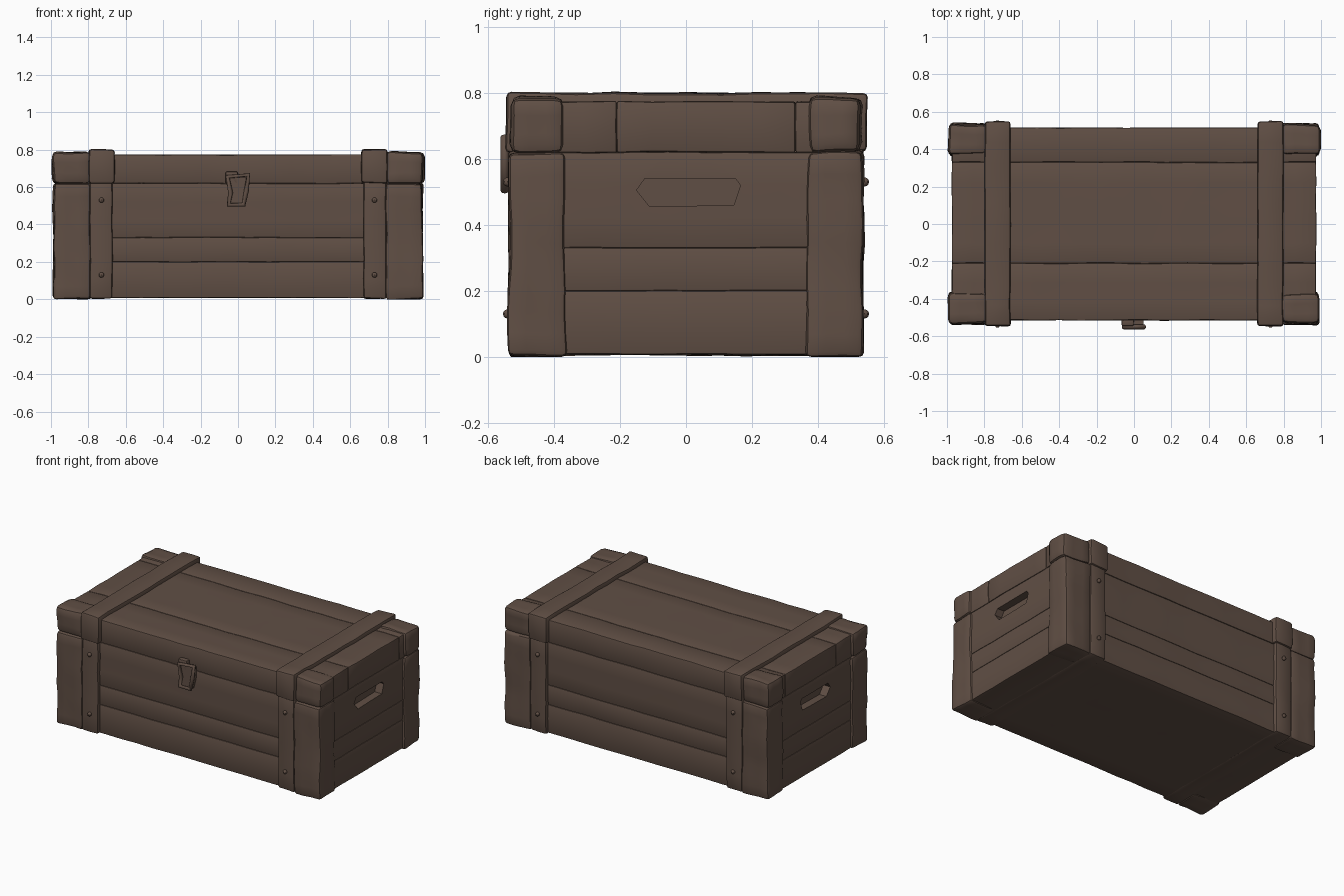
import bpy, bmesh, math
from mathutils import Vector, noise

old = bpy.data.objects.get("Cube")
if old:
    bpy.data.objects.remove(old, do_unlink=True)

wood = bpy.data.materials.new("weathered brown wood")
wood.use_nodes = True
colour = (0.118, 0.078, 0.059, 1)
wood.diffuse_color = colour
wood.node_tree.nodes["Principled BSDF"].inputs["Base Color"].default_value = colour
wood.node_tree.nodes["Principled BSDF"].inputs["Roughness"].default_value = 0.9


def finish(name, bm, smooth=True):
    bmesh.ops.recalc_face_normals(bm, faces=bm.faces)
    mesh = bpy.data.meshes.new(name)
    bm.to_mesh(mesh)
    bm.free()
    mesh.materials.append(wood)
    ob = bpy.data.objects.new(name, mesh)
    bpy.context.collection.objects.link(ob)
    if smooth:
        bpy.ops.object.select_all(action='DESELECT')
        ob.select_set(True)
        bpy.context.view_layer.objects.active = ob
        bpy.ops.object.shade_smooth_by_angle(angle=math.radians(40))
    return ob


def timber(name, lo, hi, bevel=0.012, wobble=0.006, step=0.12):
    """Hand-hewn block: bevelled box, sliced along each axis and gently warped."""
    lo, hi = Vector(lo), Vector(hi)
    bm = bmesh.new()
    bmesh.ops.create_cube(bm, size=1)
    for v in bm.verts:
        v.co = Vector(((lo[i] + hi[i]) / 2 + v.co[i] * (hi[i] - lo[i])) for i in range(3))
    bmesh.ops.bevel(bm, geom=bm.edges[:], offset=bevel, segments=2, profile=0.5, affect='EDGES')
    for axis in range(3):
        count = int((hi[axis] - lo[axis]) / step)
        normal = Vector(1.0 if i == axis else 0.0 for i in range(3))
        for k in range(1, count + 1):
            point = lo + (hi - lo) * k / (count + 1)
            geom = bm.verts[:] + bm.edges[:] + bm.faces[:]
            bmesh.ops.bisect_plane(bm, geom=geom, plane_co=point, plane_no=normal)
    for v in bm.verts:
        v.co += noise.noise_vector(v.co * 7) * wobble
        v.co.z = max(v.co.z, 0)
    return finish(name, bm)


def prism(name, points, axis, a, b):
    """Extrude a profile along x (points are y, z) or along y (points are x, z)."""
    place = (lambda p, d: (d, p[0], p[1])) if axis == 'x' else (lambda p, d: (p[0], d, p[1]))
    bm = bmesh.new()
    face = bm.faces.new([bm.verts.new(place(p, a)) for p in points])
    top = bmesh.ops.extrude_face_region(bm, geom=[face])["geom"]
    shift = Vector(place((0, 0), b - a))
    for v in top:
        if isinstance(v, bmesh.types.BMVert):
            v.co += shift
    return finish(name, bm, False)


# Chest body: stacked planks
planks = []
for i, (z0, z1) in enumerate([(0.008, 0.2), (0.2, 0.33), (0.33, 0.62)]):
    planks.append(timber(f"body_plank_{i + 1}", (-0.972, -0.513, z0), (0.972, 0.513, z1), 0.005, 0.003))

# Lid: front, middle and back boards
for i, (y0, y1) in enumerate([(-0.515, -0.21), (-0.21, 0.33), (0.33, 0.515)]):
    timber(f"lid_board_{i + 1}", (-0.974, y0, 0.62), (0.974, y1, 0.773), 0.007, 0.004)

# Handle slots cut into both ends
slot = [(-0.15, 0.505), (-0.125, 0.54), (0.15, 0.54), (0.165, 0.52), (0.145, 0.46), (-0.11, 0.455)]
for side, label in ((1, "left"), (-1, "right")):
    cutter = prism(f"{label}_slot_cutter", slot, 'x', side * 0.92, side * 1.05)
    cutter.hide_render = True
    cutter.hide_viewport = True
    cutter.display_type = 'WIRE'
    cut = planks[2].modifiers.new(f"{label}_handle_slot", 'BOOLEAN')
    cut.operation = 'DIFFERENCE'
    cut.solver = 'EXACT'
    cut.object = cutter


def span(side, a, b):
    return sorted((side * a, side * b))


# Bands, corner posts and lid corners on each side
for sx, lx in ((1, "left"), (-1, "right")):
    x0, x1 = span(sx, 0.672, 0.792)
    timber(f"{lx}_body_band", (x0, -0.536, 0.005), (x1, 0.536, 0.63), 0.012, 0.006)
    x0, x1 = span(sx, 0.66, 0.798)
    timber(f"{lx}_lid_band", (x0, -0.547, 0.62), (x1, 0.547, 0.8), 0.014, 0.006)
    for sy, ly in ((-1, "front"), (1, "back")):
        x0, x1 = span(sx, 0.79, 0.986)
        y0, y1 = span(sy, 0.366, 0.537)
        timber(f"{ly}_{lx}_corner_post", (x0, y0, 0), (x1, y1, 0.62), 0.016, 0.009, 0.07)
        x0, x1 = span(sx, 0.79, 0.994)
        y0, y1 = span(sy, 0.37, 0.532)
        timber(f"{ly}_{lx}_lid_corner", (x0, y0, 0.618), (x1, y1, 0.787), 0.026, 0.01, 0.07)
        # Nail heads through the bands
        for z in (0.13, 0.53):
            bm = bmesh.new()
            bmesh.ops.create_uvsphere(bm, u_segments=8, v_segments=6, radius=0.014)
            for v in bm.verts:
                v.co += Vector((sx * 0.73, sy * 0.541, z))
            finish(f"{ly}_{lx}_nail_{'low' if z < 0.3 else 'high'}", bm)

# Latch: strap on the lid, tapered hasp and raised loop
timber("latch_strap", (-0.065, -0.545, 0.615), (0.0, -0.505, 0.685), 0.008, 0.003)
hasp = [(-0.06, 0.65), (0.05, 0.65), (0.05, 0.58), (0.03, 0.5), (-0.045, 0.5), (-0.05, 0.57)]
prism("latch_hasp", hasp, 'y', -0.545, -0.505)
loop = [(-0.055, 0.655), (0.055, 0.665), (0.045, 0.58), (0.03, 0.505), (-0.05, 0.505), (-0.04, 0.57)]
curve = bpy.data.curves.new("latch_loop", 'CURVE')
curve.dimensions = '3D'
curve.bevel_depth = 0.013
curve.bevel_resolution = 2
line = curve.splines.new('POLY')
line.points.add(len(loop) - 1)
for p, (x, z) in zip(line.points, loop):
    p.co = (x, -0.55, z, 1)
line.use_cyclic_u = True
curve.materials.append(wood)
bpy.context.collection.objects.link(bpy.data.objects.new("latch_loop", curve))
